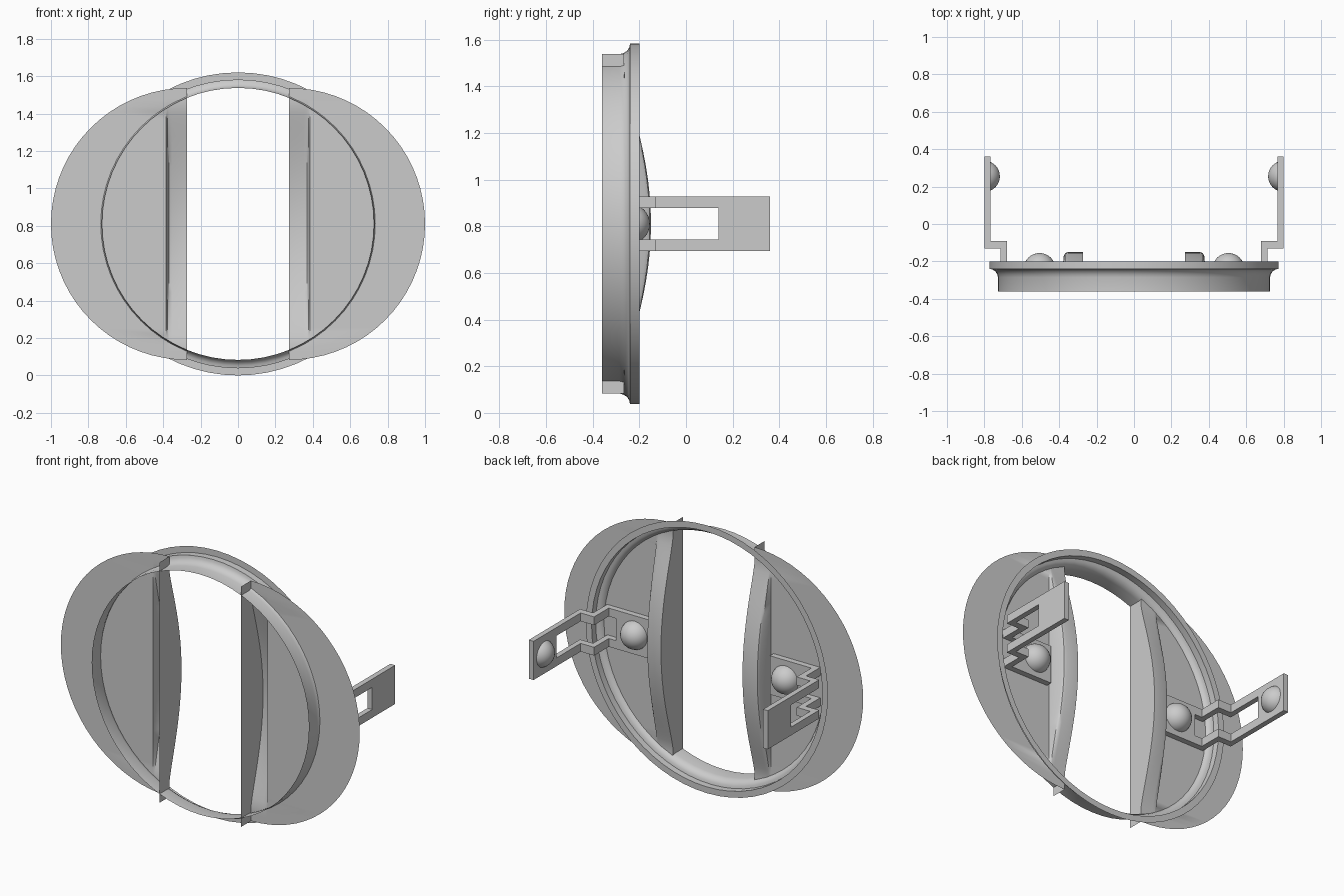
import bpy, bmesh, math

if "Cube" in bpy.data.objects:
    bpy.data.objects.remove(bpy.data.objects["Cube"])

CZ = 0.81      # height of the ring centre
R = 0.727      # radius of ring wall and wings


def finish(name, bm, mirror=True, angle=35):
    bmesh.ops.remove_doubles(bm, verts=bm.verts, dist=1e-5)
    bmesh.ops.recalc_face_normals(bm, faces=bm.faces)
    me = bpy.data.meshes.new(name)
    bm.to_mesh(me)
    bm.free()
    ob = bpy.data.objects.new(name, me)
    bpy.context.collection.objects.link(ob)
    if mirror:
        m = ob.modifiers.new("mirror", 'MIRROR')
        m.use_mirror_merge = False
    bpy.ops.object.select_all(action='DESELECT')
    ob.select_set(True)
    bpy.context.view_layer.objects.active = ob
    bpy.ops.object.shade_smooth_by_angle(angle=math.radians(angle))
    return ob


def skin(bm, rows, closed=False):
    vs = [[bm.verts.new(p) for p in row] for row in rows]
    n = len(vs)
    for i in range(n if closed else n - 1):
        a, b = vs[i], vs[(i + 1) % n]
        for j in range(len(a) - 1):
            bm.faces.new((a[j], a[j + 1], b[j + 1], b[j]))


def prism(bm, pts, z0, z1):
    lo = [bm.verts.new((x, y, z0)) for x, y in pts]
    hi = [bm.verts.new((x, y, z1)) for x, y in pts]
    bm.faces.new(lo)
    bm.faces.new(hi)
    for i in range(len(pts)):
        j = (i + 1) % len(pts)
        bm.faces.new((lo[i], lo[j], hi[j], hi[i]))


def dome(name, loc, r, axis):
    # quarter-circle profile turned about the given axis
    bm = bmesh.new()
    rows = []
    for i in range(32):
        a = 2 * math.pi * i / 32
        row = []
        for j in range(9):
            b = math.pi / 2 * j / 8
            u, v, h = r * math.cos(b) * math.cos(a), r * math.cos(b) * math.sin(a), r * math.sin(b)
            off = (u, h, v) if axis == 'Y' else (-h, u, v)
            row.append([p + q for p, q in zip(loc, off)])
        rows.append(row)
    skin(bm, rows, True)
    return finish(name, bm)


# flared ring: thin shell with a flat back flange
profile = [(R, -.36), (R, -.285), (.732, -.268), (.742, -.252), (.757, -.243),
           (.772, -.24), (.772, -.2), (.81, -.2)]
bm = bmesh.new()
N = 64
skin(bm, [[(r * math.sin(2 * math.pi * i / N), y, CZ + r * math.cos(2 * math.pi * i / N))
           for r, y in profile] for i in range(N)], True)
finish("flared_ring", bm, mirror=False)

# half-disc wings with slot wall and bulging grip ridge
bm = bmesh.new()
rows = []
X0, YW = .273, -.265
K = 36
for i in range(K + 1):
    a = math.pi * (i / K - .5)
    z, xo = CZ + R * math.sin(a), X0 + R * math.cos(a)
    t = min(1, abs(z - CZ) / .64)
    h = .115 * (1 - t * t) ** 1.3
    section = [(X0, -.36), (X0, YW + h), (.352, YW + h), (.368, YW + .95 * h),
               (.376, YW + .82 * h), (.384, YW), (xo, YW)]
    rows.append([(min(x, xo), y, z) for x, y in section])
skin(bm, rows)
bmesh.ops.dissolve_degenerate(bm, dist=1e-5, edges=bm.edges)
finish("wing", bm)

# stepped strap: two rails joined by a base plate and an end pad
strap = [(.40, -.265), (.713, -.265), (.713, -.13), (.80, -.13), (.80, .36),
         (.768, .36), (.768, -.09), (.678, -.09), (.678, -.23), (.40, -.23)]
W, S = .117, .067
bm = bmesh.new()
for z0, z1 in ((CZ - W, CZ - S), (CZ + S, CZ + W)):
    prism(bm, strap, z0, z1)
finish("strap_rails", bm)
bm = bmesh.new()
prism(bm, [(.40, -.265), (.63, -.265), (.63, -.23), (.40, -.23)], CZ - S, CZ + S)
finish("strap_base_plate", bm)
bm = bmesh.new()
prism(bm, [(.768, .14), (.80, .14), (.80, .36), (.768, .36)], CZ - S, CZ + S)
finish("strap_end_pad", bm)

# rounded studs
dome("base_stud", (.505, -.24, CZ), .085, 'Y')
dome("arm_stud", (.80, .255, CZ), .083, 'X')
